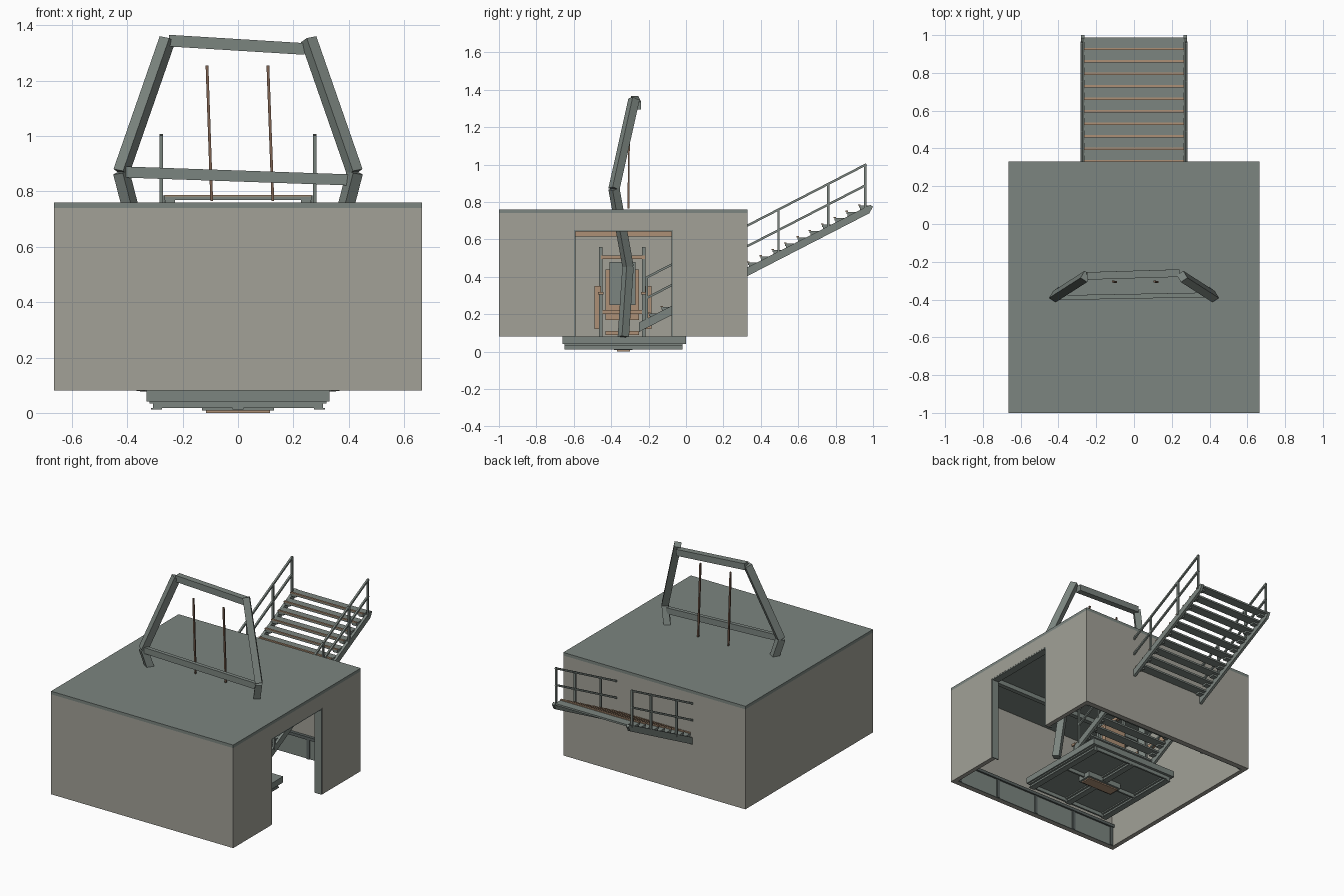
import bpy, bmesh
from mathutils import Vector, Matrix

if "Cube" in bpy.data.objects:
    bpy.data.objects.remove(bpy.data.objects["Cube"])


def material(name, rgb):
    m = bpy.data.materials.new(name)
    m.diffuse_color = (*rgb, 1)
    m.use_nodes = True
    m.node_tree.nodes["Principled BSDF"].inputs["Base Color"].default_value = m.diffuse_color
    return m


PLASTER = material("plaster", (0.36, 0.355, 0.31))
METAL = material("green_grey", (0.2, 0.235, 0.215))
DARK = material("dark_steel", (0.1, 0.12, 0.115))
WOOD = material("tan_wood", (0.42, 0.28, 0.18))
ROPE = material("brown", (0.2, 0.12, 0.08))


def finish(name, bm, mat):
    me = bpy.data.meshes.new(name)
    bmesh.ops.recalc_face_normals(bm, faces=bm.faces)
    bm.to_mesh(me)
    bm.free()
    me.materials.append(mat)
    ob = bpy.data.objects.new(name, me)
    bpy.context.collection.objects.link(ob)
    return ob


def box(name, x, y, z, mat=METAL):
    """Box from (min, max) ranges."""
    bm = bmesh.new()
    size = Matrix.Diagonal((x[1] - x[0], y[1] - y[0], z[1] - z[0], 1))
    mid = Matrix.Translation((sum(x) / 2, sum(y) / 2, sum(z) / 2))
    bmesh.ops.create_cube(bm, size=1, matrix=mid @ size)
    return finish(name, bm, mat)


def beam(name, a, b, w, d, mat=METAL, up=(0, 1, 0)):
    """Rectangular bar from a to b; d is measured along up."""
    a, b = Vector(a), Vector(b)
    t = (b - a).normalized()
    side = t.cross(Vector(up)).normalized()
    n = side.cross(t)
    rot = Matrix((side * w, n * d, t * (b - a).length)).transposed().to_4x4()
    bm = bmesh.new()
    bmesh.ops.create_cube(bm, size=1, matrix=Matrix.Translation((a + b) / 2) @ rot)
    return finish(name, bm, mat)


def profile_x(name, pts, x0, x1, mat=METAL):
    """Side profile (y, z) extruded along x."""
    bm = bmesh.new()
    f = bm.faces.new([bm.verts.new((x0, y, z)) for y, z in pts])
    r = bmesh.ops.extrude_face_region(bm, geom=[f])
    bmesh.ops.translate(bm, vec=(x1 - x0, 0, 0),
                        verts=[v for v in r["geom"] if isinstance(v, bmesh.types.BMVert)])
    return finish(name, bm, mat)


# Room shell with a doorway on the right, open underneath
W, F, B, T = 0.665, -1.0, 0.33, 0.03
Z0, Z1 = 0.08, 0.74
D0, D1, DZ = -0.6, -0.07, 0.65
box("roof", (-W, W), (F, B), (Z1, 0.76))
box("front_wall", (-W, W), (F, F + T), (Z0, Z1), PLASTER)
box("back_wall", (-W, W), (B - T, B), (Z0, Z1), PLASTER)
box("left_wall", (-W, -W + T), (F + T, B - T), (Z0, Z1), PLASTER)
profile_x("right_wall", [(F + T, Z0), (D0, Z0), (D0, DZ), (D1, DZ), (D1, Z0),
                         (B - T, Z0), (B - T, Z1), (F + T, Z1)], W - T, W, PLASTER)

# Door lining
for y in (D0, D1 - 0.008):
    box("door_jamb", (W - 0.05, W - 0.001), (y, y + 0.008), (Z0, DZ))
box("door_head", (W - 0.05, W - 0.001), (D0, D1), (DZ - 0.008, DZ))

# Interior panelling, wooden wall trim and ceiling beam
for y, s in ((F + T, 1), (B - T, -1)):
    def span(d):
        return tuple(sorted((y, y + s * d)))
    box("wall_panel", (-W + T, W - T), span(0.008), (Z0, 0.21))
    box("panel_rail", (-W + T, W - T), span(0.02), (0.21, 0.23), DARK)
    for x in (-0.62, -0.31, 0, 0.31, 0.62):
        box("panel_post", (x - 0.01, x + 0.01), span(0.014), (Z0, 0.21), DARK)
box("wall_trim", (-W + T, -W + T + 0.015), (F + T, B - T), (0.615, 0.65), WOOD)
box("ceiling_beam", (-W + T, W - T), (-0.72, -0.69), (0.71, Z1))

# Platform with I-beam joists and a trap underneath
box("platform", (-0.33, 0.33), (-0.66, 0), (0.042, 0.082))
for x in (-0.295, 0, 0.295):
    box("joist_flange", (x - 0.025, x + 0.025), (-0.65, -0.02), (0.034, 0.042))
    box("joist_web", (x - 0.012, x + 0.012), (-0.65, -0.02), (0.012, 0.034))
    box("joist_foot", (x - 0.02, x + 0.02), (-0.65, -0.02), (0.012, 0.018))
for y in (-0.65, -0.34, -0.03):
    box("cross_joist", (-0.29, 0.29), (y, y + 0.012), (0.018, 0.042))
for y in (-0.385, -0.3):
    box("trap_frame", (-0.13, 0.13), (y, y + 0.015), (0.008, 0.042))
for x in (-0.13, 0.115):
    box("trap_frame_end", (x, x + 0.015), (-0.385, -0.285), (0.008, 0.042))
box("trap", (-0.115, 0.115), (-0.37, -0.3), (0.0, 0.03), WOOD)

# Kinked frame rising through the roof
LEG = [(0.355, -0.335, 0.08), (0.315, -0.31, 0.455), (0.422, -0.385, 0.87), (0.255, -0.278, 1.35)]
for s in (-1, 1):
    for a, b in zip(LEG, LEG[1:]):
        beam("frame_leg", (s * a[0], *a[1:]), (s * b[0], *b[1:]), 0.042, 0.045,
             up=(-s * 0.55, 0.83, 0))
beam("frame_top", (-0.25, -0.275, 1.345), (0.24, -0.26, 1.315), 0.042, 0.04)
beam("frame_crossbar", (-0.405, -0.39, 0.87), (0.4, -0.375, 0.842), 0.04, 0.025)
for x0, x1 in ((-0.112, -0.095), (0.108, 0.126)):
    beam("hanging_rod", (x0, -0.305, 1.255), (x1, -0.307, 0.765), 0.01, 0.01, ROPE)


# Open stair running from the platform out through the back wall
def slope(y):
    return 0.405 + 0.515 * (y - 0.33)


for s in (-1, 1):
    xa, xb = sorted((s * 0.262, s * 0.28))
    profile_x("stair_stringer", [(-0.25, slope(-0.25)), (0.98, slope(0.98)), (1.0, 0.775),
                                 (0.985, 0.785), (-0.25, slope(-0.25) + 0.05)], xa, xb)
    for y in (-0.21, -0.02, 0.23, 0.494, 0.761, 0.958):
        box("rail_post", (s * 0.277 - 0.006, s * 0.277 + 0.006), (y - 0.006, y + 0.006),
            (slope(y) + 0.03, slope(y) + 0.275))
    for h in (0.27, 0.16):
        beam("stair_rail", (s * 0.277, -0.216, slope(-0.216) + h),
             (s * 0.277, 0.964, slope(0.964) + h), 0.012, 0.012)
for i in range(18):
    y = 0.925 - i * 0.066
    z = slope(y) + 0.07
    box("stair_tread", (-0.265, 0.265), (y, y + 0.062), (z - 0.012, z))
    box("tread_nosing", (-0.265, 0.265), (y - 0.005, y + 0.008), (z, z + 0.006), WOOD)
    for s in (-1, 1):
        box("tread_bracket", (s * 0.245 - 0.018, s * 0.245 + 0.018), (y + 0.005, y + 0.04),
            (z - 0.024, z - 0.012))

# Wooden chair on the platform
for y in (-0.455, -0.225):
    box("chair_back_post", (-0.11, -0.092), (y - 0.009, y + 0.009), (0.08, 0.56))
    box("chair_front_post", (0.092, 0.11), (y - 0.009, y + 0.009), (0.08, 0.31))
    box("chair_arm", (-0.1, 0.12), (y - 0.015, y + 0.015), (0.305, 0.32), WOOD)
    box("chair_foot_rail", (-0.1, 0.1), (y - 0.007, y + 0.007), (0.12, 0.135), WOOD)
for y in (-0.49, -0.22):
    box("chair_side", (-0.08, 0.08), (y, y + 0.035), (0.12, 0.35), WOOD)
box("chair_back", (-0.105, -0.088), (-0.43, -0.25), (0.17, 0.44), WOOD)
box("chair_seat", (-0.1, 0.105), (-0.455, -0.225), (0.2, 0.222), WOOD)
box("chair_top_rail", (-0.112, -0.09), (-0.455, -0.22), (0.495, 0.515), WOOD)
box("chair_back_pad", (-0.088, -0.07), (-0.41, -0.27), (0.25, 0.48))
box("chair_foot_board", (0.06, 0.16), (-0.43, -0.25), (0.09, 0.11), WOOD)
